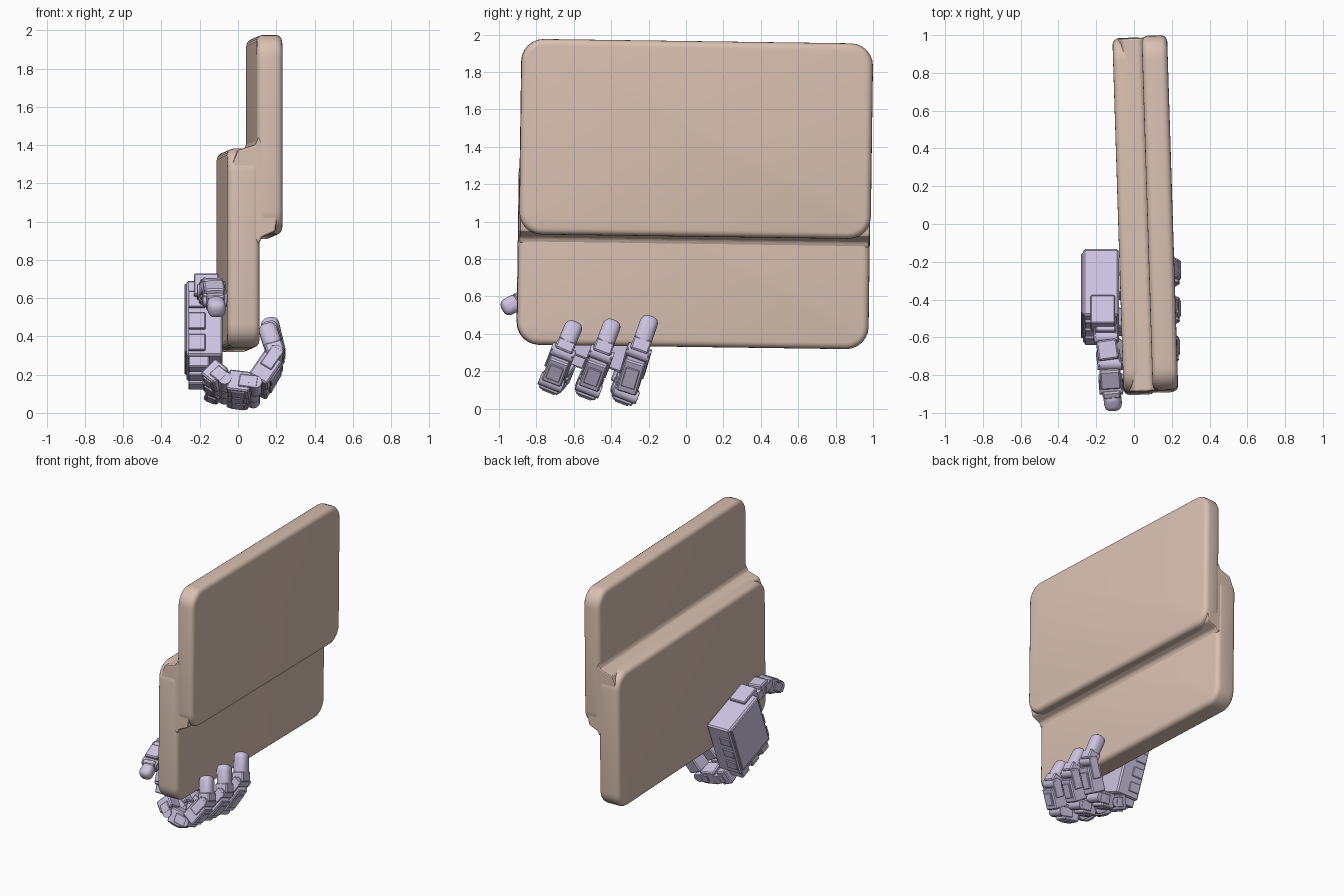
import bpy, bmesh
from math import sin, cos, pi, radians
from mathutils import Vector, Matrix

if "Cube" in bpy.data.objects:
    bpy.data.objects.remove(bpy.data.objects["Cube"])


def material(name, rgb):
    m = bpy.data.materials.new(name)
    m.diffuse_color = (*rgb, 1)
    m.use_nodes = True
    m.node_tree.nodes["Principled BSDF"].inputs["Base Color"].default_value = m.diffuse_color
    return m


TAN = material("tan", (0.69, 0.53, 0.44))
LILAC = material("lilac", (0.61, 0.55, 0.75))


def finish(name, bm, mat, matrix=None, bevel=0, segments=2):
    bmesh.ops.recalc_face_normals(bm, faces=bm.faces)
    me = bpy.data.meshes.new(name)
    bm.to_mesh(me)
    bm.free()
    ob = bpy.data.objects.new(name, me)
    bpy.context.collection.objects.link(ob)
    me.materials.append(mat)
    if matrix:
        ob.matrix_world = matrix
    if bevel:
        b = ob.modifiers.new("bevel", "BEVEL")
        b.width, b.segments = bevel, segments
    return ob


def smooth(ob):
    bpy.ops.object.select_all(action="DESELECT")
    ob.select_set(True)
    bpy.context.view_layer.objects.active = ob
    bpy.ops.object.shade_smooth_by_angle(angle=radians(35))


# ---- Stepped board: two rounded slabs joined by a filleted core ----
TILT = (Matrix.Translation((0, 0.045, 0)) @ Matrix.Translation((0, 0, 1.14))
        @ Matrix.Rotation(radians(1.8), 4, "Z") @ Matrix.Rotation(radians(-0.8), 4, "X")
        @ Matrix.Translation((0, 0, -1.14)))
HALF = 0.94


def slab(name, x0, x1, z0, z1, corner=0.12, edge=0.035):
    layers = []
    for i in range(5):
        a = i * pi / 8
        layers.append((x0 + edge * (1 - sin(a)), edge * (1 - cos(a))))
    layers = [(x, e) for x, e in layers[::-1]]
    arc = [(edge * (1 - cos(i * pi / 8)), edge * (1 - sin(i * pi / 8))) for i in range(5)]
    layers = [(x0 + dx, inset) for dx, inset in arc] + [(x1 - dx, inset) for dx, inset in arc[::-1]]
    bm = bmesh.new()
    rings = []
    for x, inset in layers:
        ring = []
        r = corner - inset
        for q, (sy, sz) in enumerate(((1, 1), (-1, 1), (-1, -1), (1, -1))):
            cy = sy * (HALF - corner)
            cz = z1 - corner if sz > 0 else z0 + corner
            for k in range(7):
                a = q * pi / 2 + k * pi / 12
                ring.append(bm.verts.new((x, cy + r * cos(a), cz + r * sin(a))))
        rings.append(ring)
    n = len(rings[0])
    for a, b in zip(rings, rings[1:]):
        for i in range(n):
            bm.faces.new((a[i], a[(i + 1) % n], b[(i + 1) % n], b[i]))
    bm.faces.new(rings[0])
    bm.faces.new(rings[-1])
    smooth(finish(name, bm, TAN, TILT))


slab("lower_slab", -0.085, 0.085, 0.33, 1.37)
slab("upper_slab", 0.07, 0.205, 0.92, 1.965)

profile = [(-0.055, 1.0), (0.08, 0.87), (0.095, 0.905), (0.165, 0.935), (0.175, 1.0),
           (0.175, 1.3), (0.077, 1.43), (0.06, 1.39), (-0.03, 1.362), (-0.055, 1.3)]
bm = bmesh.new()
face = bm.faces.new([bm.verts.new((x, -HALF + 0.004, z)) for x, z in profile])
ext = bmesh.ops.extrude_face_region(bm, geom=[face])
bmesh.ops.translate(bm, vec=(0, 2 * HALF - 0.008, 0),
                    verts=[v for v in ext["geom"] if isinstance(v, bmesh.types.BMVert)])
finish("slab_core", bm, TAN, TILT, 0.01)


# ---- Robot hand helpers ----
def frame(a, b, side):
    """Matrix at the middle of a-b: local z along the link, local y along side."""
    a, b = Vector(a), Vector(b)
    z = (b - a).normalized()
    x = Vector(side).cross(z).normalized()
    y = z.cross(x)
    m = Matrix((x, y, z)).transposed().to_4x4()
    m.translation = (a + b) / 2
    return m, (b - a).length


def box(name, matrix, size, offset=(0, 0, 0), bevel=0.008, segments=1):
    bm = bmesh.new()
    bmesh.ops.create_cube(bm, size=1)
    bmesh.ops.scale(bm, vec=size, verts=bm.verts)
    bmesh.ops.translate(bm, vec=offset, verts=bm.verts)
    return finish(name, bm, LILAC, matrix, bevel, segments)


def pin(name, p, side, radius, length):
    bm = bmesh.new()
    bmesh.ops.create_cone(bm, cap_ends=True, segments=16, radius1=radius,
                          radius2=radius, depth=length)
    m = Vector(side).to_track_quat("Z", "Y").to_matrix().to_4x4()
    m.translation = Vector(p)
    smooth(finish(name, bm, LILAC, m))


def digit(name, points, side, w):
    """Chain of servo blocks with bracket plates and pins, ending in a round tip."""
    last = len(points) - 2
    for i, (a, b) in enumerate(zip(points, points[1:])):
        m, L = frame(a, b, side)
        if i < last:
            box(f"{name}_servo_{i}", m, (w * 0.9, w * 0.9, L * 0.75))
            for s in (-1, 1):
                box(f"{name}_bracket_{i}", m, (w * 0.55, w * 0.1, L * 0.6),
                    (0, s * w * 0.48, L * 0.3), 0.004)
            box(f"{name}_back_plate_{i}", m, (w * 0.1, w * 0.6, L * 0.45), (w * 0.47, 0, 0), 0.003)
        else:
            box(f"{name}_tip_base", m, (w * 0.75, w * 0.8, L * 0.4), (0, 0, -L * 0.3))
            smooth(box(f"{name}_tip", m, (w * 0.78, w * 0.78, L * 0.8 + w * 0.2),
                       (0, 0, L * 0.1 + w * 0.1), w * 0.3, 4))
        if i:
            pin(f"{name}_pin_{i}", a, side, w * 0.28, w * 1.05)


# ---- Palm ----
UP = Vector((0, 0.36, 0.93)).normalized()
SIDE = Vector((0, 0.93, -0.36)).normalized()
mid = Vector((-0.175, -0.39, 0.41))
palm, _ = frame(mid - UP, mid + UP, SIDE)
# local x = SIDE x UP = +world x
box("palm", palm, (0.19, 0.38, 0.42), (0, 0, 0.02), 0.01)
box("palm_back_cover", palm, (0.02, 0.34, 0.38), (-0.095, 0, 0.03), 0.005)
for i in (-1, 0, 1):
    box("palm_knuckle_block", palm, (0.11, 0.09, 0.09), (-0.03, i * 0.125, -0.2), 0.006)
    box("palm_side_rib", palm, (0.09, 0.025, 0.07), (-0.04, 0.185, i * 0.11), 0.004)
    box("palm_near_rib", palm, (0.09, 0.03, 0.09), (-0.04, -0.19, i * 0.12), 0.004)

# ---- Three fingers curling under the board ----
fingers = [
    ((-0.16, -0.64, 0.23), (-0.07, -0.70, 0.16), (0.09, -0.72, 0.14), (0.20, -0.66, 0.30), (0.155, -0.60, 0.44)),
    ((-0.17, -0.49, 0.19), (-0.07, -0.52, 0.13), (0.08, -0.52, 0.11), (0.205, -0.455, 0.29), (0.16, -0.395, 0.45)),
    ((-0.17, -0.33, 0.14), (-0.07, -0.33, 0.10), (0.08, -0.32, 0.08), (0.205, -0.255, 0.30), (0.165, -0.195, 0.47)),
]
for i, pts in enumerate(fingers):
    digit(f"finger_{i + 1}", pts, SIDE, 0.125)

# ---- Thumb along the back of the board ----
digit("thumb", [(-0.15, -0.47, 0.60), (-0.15, -0.60, 0.64), (-0.13, -0.74, 0.655),
                (-0.12, -0.87, 0.59), (-0.11, -0.96, 0.54)], (1, 0, 0), 0.12)
box("thumb_mount", palm, (0.13, 0.16, 0.12), (0.01, -0.16, 0.19), 0.006)
